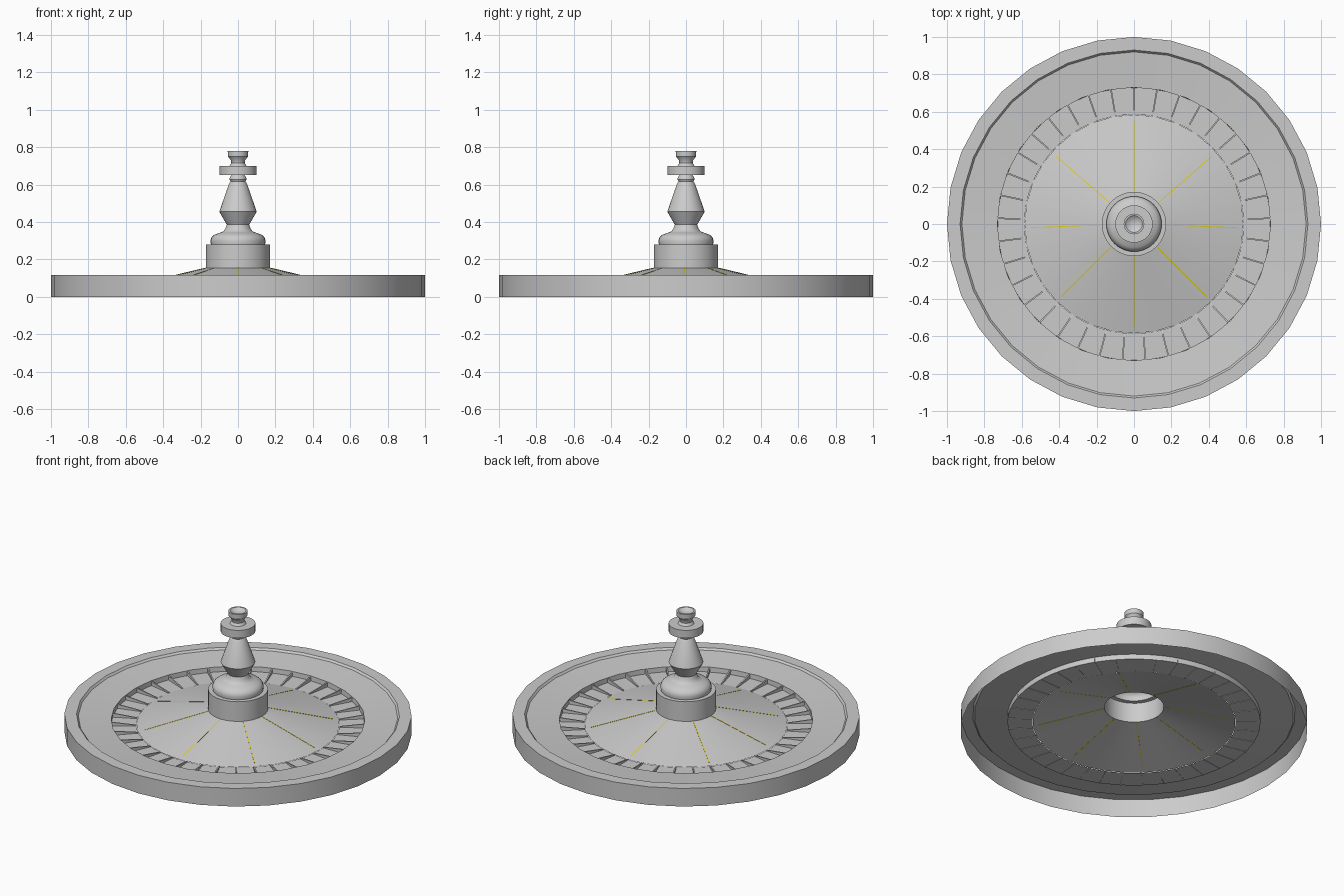
import bpy, bmesh, math
from mathutils import Matrix, Vector

if "Cube" in bpy.data.objects:
    bpy.data.objects.remove(bpy.data.objects["Cube"], do_unlink=True)


def material(name, color):
    m = bpy.data.materials.new(name)
    m.use_nodes = True
    m.diffuse_color = color
    m.node_tree.nodes["Principled BSDF"].inputs["Base Color"].default_value = color
    return m


GREY = material("light grey", (0.6, 0.6, 0.6, 1))
YELLOW = material("yellow", (0.75, 0.62, 0.0, 1))


def finish(name, bm, mat, smooth=True):
    me = bpy.data.meshes.new(name)
    bm.to_mesh(me)
    bm.free()
    me.materials.append(mat)
    ob = bpy.data.objects.new(name, me)
    bpy.context.collection.objects.link(ob)
    if smooth:
        bpy.ops.object.select_all(action="DESELECT")
        ob.select_set(True)
        bpy.context.view_layer.objects.active = ob
        bpy.ops.object.shade_smooth_by_angle(angle=math.radians(32))
    return ob


def lathe(name, profile, sides):
    """Spin an (r, z) profile, listed from the outside/bottom to the inside/top."""
    bm = bmesh.new()
    verts = [bm.verts.new((r, 0, z)) for r, z in profile]
    edges = [bm.edges.new(pair) for pair in zip(verts, verts[1:])]
    bmesh.ops.spin(bm, geom=verts + edges, cent=(0, 0, 0), axis=(0, 0, 1),
                   angle=math.tau, steps=sides, use_merge=True)
    bmesh.ops.remove_doubles(bm, verts=bm.verts, dist=1e-5)
    # Turn every face outwards or upwards
    bmesh.ops.recalc_face_normals(bm, faces=bm.faces)
    first = max(bm.faces, key=lambda f: f.calc_center_median().xy.length)
    out = first.calc_center_median()
    if first.normal.dot(Vector((out.x, out.y, 0.3))) < 0:
        bmesh.ops.reverse_faces(bm, faces=bm.faces)
    return finish(name, bm, GREY)


# Open-bottomed bowl: outer wall, flat lip and sloping track
lathe("outer_rim", [(1, 0), (1, 0.115), (0.93, 0.115), (0.92, 0.103), (0.73, 0.086)], 32)

# Recessed ring of pockets
lathe("pocket_ring", [(0.73, 0.086), (0.728, 0.055), (0.585, 0.055)], 74)

# Shallow cone rising to the hub
lathe("cone", [(0.585, 0.056), (0.172, 0.155)], 32)

# Hollow hub collar
lathe("hub", [(0.172, 0.155), (0.172, 0.28), (0.145, 0.28)], 32)

# Turned spindle
lathe("spindle", [
    (0.145, 0.28), (0.148, 0.30), (0.142, 0.318), (0.125, 0.333), (0.095, 0.343),
    (0.078, 0.35), (0.067, 0.365), (0.06, 0.385), (0.1, 0.455), (0.048, 0.605),
    (0.04, 0.615), (0.046, 0.628), (0.042, 0.64), (0.035, 0.65)], 32)
lathe("spindle_disc", [(0.035, 0.65), (0.1, 0.65), (0.1, 0.7), (0.04, 0.7)], 32)
lathe("finial", [(0.046, 0.7), (0.036, 0.715), (0.038, 0.73), (0.054, 0.75),
                 (0.055, 0.78), (0.045, 0.78), (0.03, 0.768), (0, 0.762)], 32)


def radial_bars(name, angles, r0, z0, r1, z1, width, drop, mat):
    """Thin bars running outwards, with sloping tops from (r0, z0) to (r1, z1)."""
    bm = bmesh.new()
    for a in angles:
        bar = bmesh.ops.create_cube(bm, size=1)["verts"]
        for v in bar:
            r, z = (r1, z1) if v.co.x > 0 else (r0, z0)
            base = drop(z)
            v.co = (r, v.co.y * width, z if v.co.z > 0 else base)
        bmesh.ops.rotate(bm, verts=bar, cent=(0, 0, 0),
                         matrix=Matrix.Rotation(math.radians(a), 3, "Z"))
    return finish(name, bm, mat, False)


# Pocket dividers
radial_bars("pocket_dividers", [90 + i * 360 / 37 for i in range(37)],
            0.585, 0.06, 0.729, 0.08, 0.008, lambda z: 0.053, GREY)

# Inlaid lines on the cone
radial_bars("cone_lines", [90, 41, -2, -45, -90, -135, 182, 139],
            0.175, 0.1555, 0.55, 0.0655, 0.004, lambda z: z - 0.002, YELLOW)
